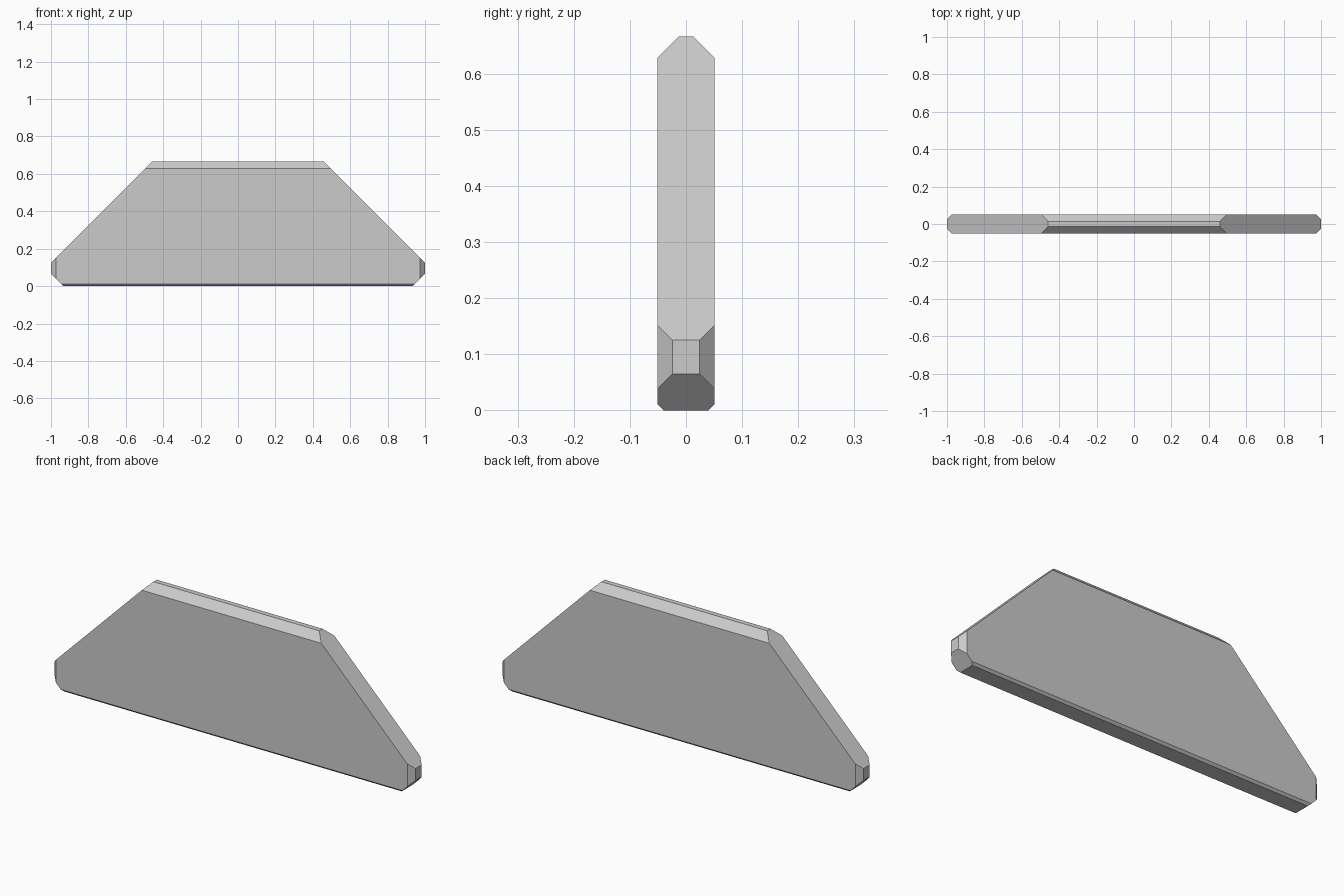
import bpy, bmesh
from mathutils import Vector

if "Cube" in bpy.data.objects:
    bpy.data.objects.remove(bpy.data.objects["Cube"])

HALF_T, HEIGHT = 0.051, 0.666

def slice_off(bm, normal, offset):
    """Cut away everything beyond normal . p = offset and cap the cut."""
    n = Vector(normal)
    res = bmesh.ops.bisect_plane(
        bm, geom=bm.verts[:] + bm.edges[:] + bm.faces[:], dist=1e-6,
        plane_co=n * (offset / n.length_squared), plane_no=n, clear_outer=True)
    edges = [e for e in res["geom_cut"] if isinstance(e, bmesh.types.BMEdge)]
    bmesh.ops.holes_fill(bm, edges=edges, sides=0)

# Solid slab
bm = bmesh.new()
bmesh.ops.create_cube(bm, size=1)
for v in bm.verts:
    v.co = (v.co.x * 2, v.co.y * 2 * HALF_T, (v.co.z + 0.5) * HEIGHT)

for s in (-1, 1):
    slice_off(bm, (s, 0, 1), 1.125)    # long sloped ends
    slice_off(bm, (s, 0, -1), 0.935)   # lower end corners
    slice_off(bm, (0, s, 1), 0.679)    # top edge chamfers
    slice_off(bm, (0, s, -1), 0.040)   # bottom edge chamfers
    for t in (-1, 1):
        slice_off(bm, (s, t, 0), 1.024)  # upright tip chamfers

bmesh.ops.recalc_face_normals(bm, faces=bm.faces[:])
mesh = bpy.data.meshes.new("chamfered_panel")
bm.to_mesh(mesh)
bm.free()
bpy.context.collection.objects.link(bpy.data.objects.new("chamfered_panel", mesh))
